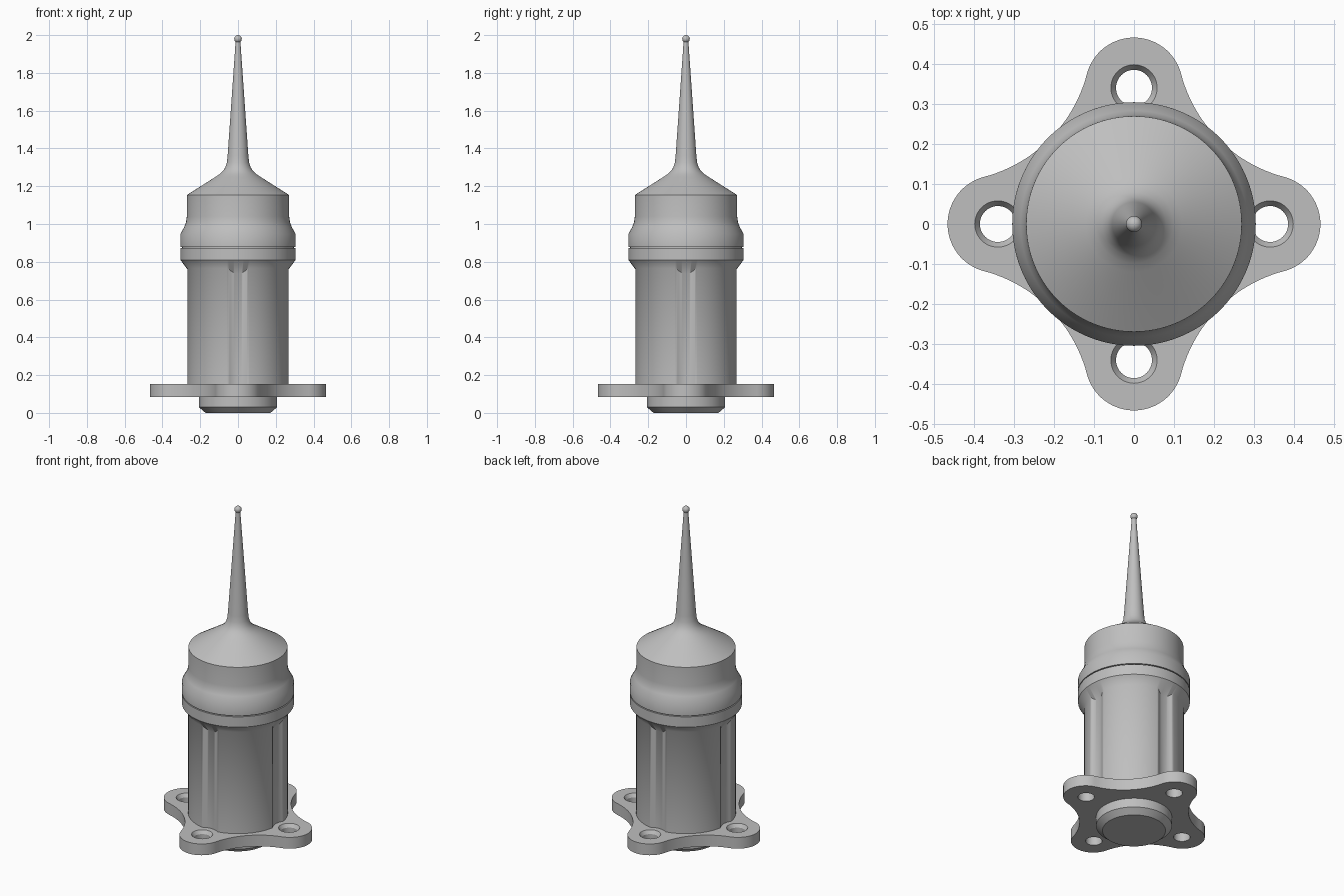
import bpy, bmesh, math
from math import sin, cos, pi, radians

cube = bpy.data.objects.get("Cube")
if cube:
    bpy.data.objects.remove(cube, do_unlink=True)

grey = bpy.data.materials.new("satin grey")
grey.use_nodes = True
grey.diffuse_color = (0.52, 0.52, 0.52, 1)
grey.node_tree.nodes["Principled BSDF"].inputs["Base Color"].default_value = grey.diffuse_color

SIDES = 128


def finish(name, bm, angle=25):
    bmesh.ops.recalc_face_normals(bm, faces=bm.faces)
    mesh = bpy.data.meshes.new(name)
    bm.to_mesh(mesh)
    bm.free()
    mesh.materials.append(grey)
    obj = bpy.data.objects.new(name, mesh)
    bpy.context.collection.objects.link(obj)
    bpy.ops.object.select_all(action='DESELECT')
    obj.select_set(True)
    bpy.context.view_layer.objects.active = obj
    bpy.ops.object.shade_smooth_by_angle(angle=radians(angle))
    return obj


def ring(bm, points):
    return [bm.verts.new(p) for p in points]


def wall(bm, a, b):
    n = len(a)
    for i in range(n):
        bm.faces.new((a[i], a[(i + 1) % n], b[(i + 1) % n], b[i]))


def circle(r, z, cx=0, cy=0, n=SIDES):
    return [(cx + r * cos(2 * pi * i / n), cy + r * sin(2 * pi * i / n), z) for i in range(n)]


def loft(name, outlines, angle=25):
    """Skin a stack of closed outlines and cap both ends."""
    bm = bmesh.new()
    rings = [ring(bm, o) for o in outlines]
    for a, b in zip(rings, rings[1:]):
        wall(bm, a, b)
    bm.faces.new(rings[0])
    bm.faces.new(rings[-1])
    return finish(name, bm, angle)


def lathe(name, profile, angle=25):
    return loft(name, [circle(r, z) for r, z in profile], angle)


# Locating boss under the flange
lathe("base_boss", [(0.172, 0), (0.207, 0.03), (0.207, 0.1)])

# Four-lobed flange with countersunk holes
LOBE, LOBE_R, HOLE = 0.345, 0.122, 0.341
BOTTOM, TOP = 0.085, 0.153
waist, waist_r = 0.468, 0.362


def flange_outline(z):
    turn = math.atan2(waist - LOBE, waist)       # direction of the tangent point
    quarter = []
    for i in range(33):                          # rounded lobe end on +x
        a = (pi / 2 - turn) * (2 * i / 32 - 1)
        quarter.append((LOBE + LOBE_R * cos(a), LOBE_R * sin(a)))
    for i in range(1, 24):                       # hollow side towards +y
        a = 1.5 * pi - turn - (pi / 2 - 2 * turn) * i / 24
        quarter.append((waist + waist_r * cos(a), waist + waist_r * sin(a)))
    points = []
    for k in range(4):
        c, s = cos(k * pi / 2), sin(k * pi / 2)
        points += [(x * c - y * s, x * s + y * c, z) for x, y in quarter]
    return points


bm = bmesh.new()
low, high = ring(bm, flange_outline(BOTTOM)), ring(bm, flange_outline(TOP))
wall(bm, low, high)
low_loops, high_loops = [low], [high]
for k in range(4):
    cx, cy = HOLE * cos(k * pi / 2), HOLE * sin(k * pi / 2)
    a, b, c = [ring(bm, circle(r, z, cx, cy, 48))
               for r, z in ((0.045, BOTTOM), (0.045, TOP - 0.02), (0.058, TOP))]
    wall(bm, a, b)
    wall(bm, b, c)
    low_loops.append(a)
    high_loops.append(c)
for loops in (low_loops, high_loops):
    edges = [bm.edges.get((l[i - 1], l[i])) for l in loops for i in range(len(l))]
    bmesh.ops.triangle_fill(bm, edges=edges, use_beauty=True, use_dissolve=False)
finish("flange", bm)

# Barrel with a shallow flute above each hole
BODY_R, COLLAR_R, COLLAR_Z = 0.272, 0.305, 0.81
FLUTE, FLUTE_R = 0.342, 0.091


def body_radius(a):
    off = (a + pi / 4) % (pi / 2) - pi / 4       # angle from the nearest flute
    gap = FLUTE_R ** 2 - (FLUTE * sin(off)) ** 2
    if gap <= 0:
        return BODY_R
    return min(BODY_R, FLUTE * cos(off) - math.sqrt(gap))


def body_outline(z=None, flare=0.0):
    points = []
    for i in range(2 * SIDES):
        a = 2 * pi * i / (2 * SIDES)
        r = body_radius(a)
        h = z
        if z is None:                            # foot and top of the flare
            h = COLLAR_Z - 1.35 * (COLLAR_R - r) * (1 - flare)
            r += (COLLAR_R - r) * flare
        points.append((r * cos(a), r * sin(a), h))
    return points


loft("barrel", [body_outline(TOP - 0.01), body_outline(), body_outline(flare=1.0)], 40)

# Lower collar band, parting groove, upper collar and shoulder
lathe("lower_collar", [(COLLAR_R, COLLAR_Z), (COLLAR_R, 0.872)])
lathe("parting_groove", [(0.296, 0.865), (0.296, 0.885)])
lathe("upper_collar", [(COLLAR_R, 0.878), (COLLAR_R, 0.947), (0.284, 0.985),
                       (0.275, 1.01), (0.271, 1.04), (0.27, 1.154)], 35)

# Conical cap flowing into the needle
lathe("cap_and_needle", [(0.27, 1.154), (0.12, 1.249), (0.098, 1.264), (0.08, 1.28),
                         (0.067, 1.3), (0.059, 1.325), (0.055, 1.36), (0.012, 1.975)], 35)

# Ball tip
bm = bmesh.new()
bmesh.ops.create_uvsphere(bm, u_segments=32, v_segments=16, radius=0.02)
bmesh.ops.translate(bm, verts=bm.verts, vec=(0, 0, 1.98))
finish("ball_tip", bm, 60)
